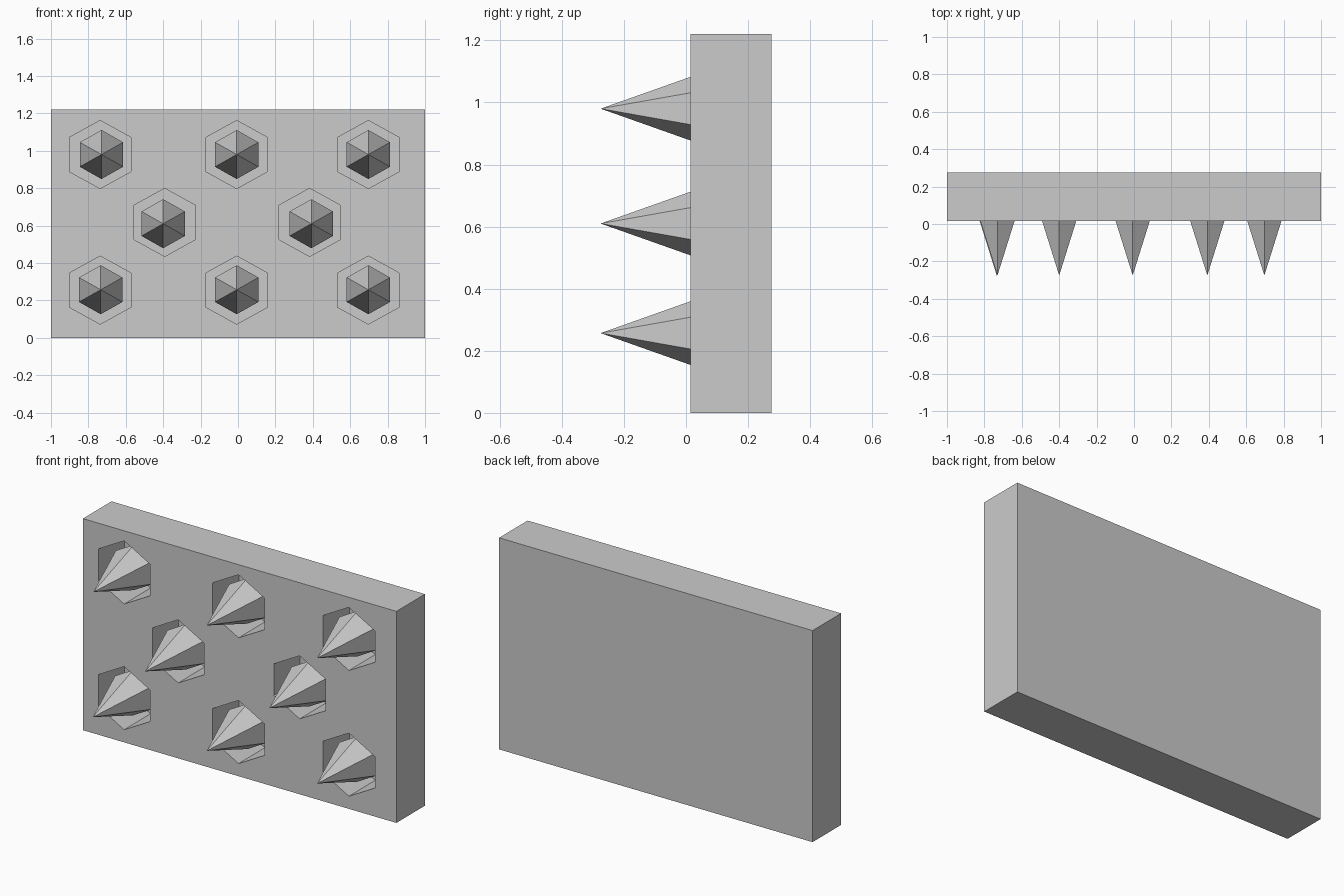
import bpy
import bmesh
from math import cos, sin, pi
from mathutils import Vector

if "Cube" in bpy.data.objects:
    bpy.data.objects.remove(bpy.data.objects["Cube"])

WIDTH, HEIGHT = 2.0, 1.22
FRONT, BACK = 0.015, 0.275
SOCKET_FLOOR = 0.255
SPIKE_TIP, SPIKE_BASE = -0.275, 0.095

stone = bpy.data.materials.new("stone_grey")
stone.use_nodes = True
GREY = (0.6, 0.6, 0.6, 1)
stone.diffuse_color = GREY
stone.node_tree.nodes["Principled BSDF"].inputs["Base Color"].default_value = GREY


def make_object(name, bm):
    bmesh.ops.recalc_face_normals(bm, faces=bm.faces)
    mesh = bpy.data.meshes.new(name)
    bm.to_mesh(mesh)
    bm.free()
    mesh.materials.append(stone)
    obj = bpy.data.objects.new(name, mesh)
    bpy.context.collection.objects.link(obj)
    return obj


def hex_ring(bm, x, z, half_w, half_h, y):
    """Upright hexagon with points at top and bottom."""
    ring = []
    for i in range(6):
        a = pi / 2 + i * pi / 3
        ring.append(bm.verts.new((x + half_w * cos(a) / cos(pi / 6), y, z + half_h * sin(a))))
    return ring


def add_prism(bm, x, z, half_w, half_h, y0, y1):
    a = hex_ring(bm, x, z, half_w, half_h, y0)
    b = hex_ring(bm, x, z, half_w, half_h, y1)
    bm.faces.new(a)
    bm.faces.new(b)
    for i in range(6):
        j = (i + 1) % 6
        bm.faces.new((a[i], a[j], b[j], b[i]))


def make_spike(name, x, z):
    bm = bmesh.new()
    base = hex_ring(bm, x, z, 0.116, 0.131, SPIKE_BASE)
    tip = bm.verts.new((x, SPIKE_TIP, z))
    bm.faces.new(base)
    for i in range(6):
        bm.faces.new((base[i], base[(i + 1) % 6], tip))
    return make_object(name, bm)


# Rows of (socket x, spike x), with socket and spike heights
rows = {
    "lower": (0.255, 0.257, [(-0.737, -0.734), (-0.007, -0.007), (0.697, 0.697)]),
    "middle": (0.617, 0.61, [(-0.392, -0.40), (0.383, 0.392)]),
    "upper": (0.98, 0.98, [(-0.737, -0.73), (-0.007, -0.007), (0.697, 0.697)]),
}

# Wall slab
bm = bmesh.new()
bmesh.ops.create_cube(bm, size=1)
for v in bm.verts:
    v.co = Vector((v.co.x * WIDTH, (FRONT + BACK) / 2 + v.co.y * (BACK - FRONT),
                   (v.co.z + 0.5) * HEIGHT))
wall = make_object("wall_slab", bm)

# Hexagonal sockets cut into the front, each with a spike
cut = bmesh.new()
for row, (socket_z, spike_z, columns) in rows.items():
    for n, (socket_x, spike_x) in enumerate(columns, 1):
        add_prism(cut, socket_x, socket_z, 0.165, 0.182, FRONT - 0.1, SOCKET_FLOOR)
        make_spike(f"{row}_spike_{n}", spike_x, spike_z)
cutter = make_object("socket_cutter", cut)
cutter.hide_render = True

mod = wall.modifiers.new("sockets", "BOOLEAN")
mod.operation = "DIFFERENCE"
mod.solver = "EXACT"
mod.object = cutter
bpy.context.view_layer.objects.active = wall
bpy.ops.object.modifier_apply(modifier=mod.name)
bpy.data.objects.remove(cutter)
